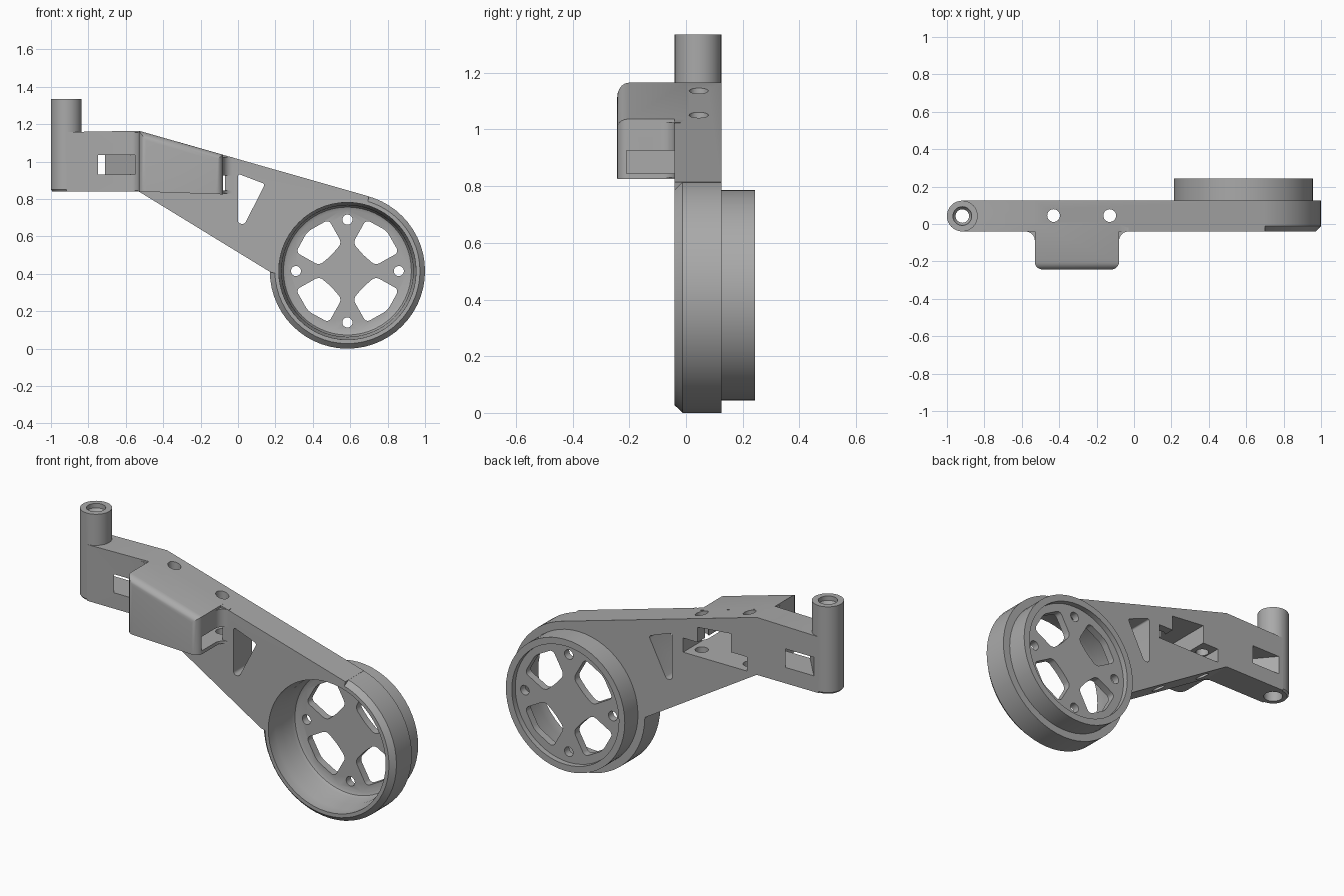
import bpy, bmesh, math
from mathutils import Vector

default = bpy.data.objects.get("Cube")
if default:
    bpy.data.objects.remove(default, do_unlink=True)

grey = bpy.data.materials.new("Plain grey")
grey.use_nodes = True
COLOUR = (0.4, 0.4, 0.4, 1)
grey.diffuse_color = COLOUR
grey.node_tree.nodes["Principled BSDF"].inputs["Base Color"].default_value = COLOUR

FRONT, BACK = -0.04, 0.125      # plate faces
POD_FRONT, RIM_BACK = -0.243, 0.243
HUB = Vector((0.585, 0, 0.415))
POST = Vector((-0.918, 0.0425, 0))


def finish(name, bm):
    bmesh.ops.recalc_face_normals(bm, faces=bm.faces)
    mesh = bpy.data.meshes.new(name)
    bm.to_mesh(mesh)
    bm.free()
    mesh.materials.append(grey)
    obj = bpy.data.objects.new(name, mesh)
    bpy.context.collection.objects.link(obj)
    return obj


def prism(name, points, low, high, axis="Y", round_by=0, edge_rule=None):
    """Extrude an outline along an axis, optionally rounding chosen edges."""
    def place(p, h):
        return (p[0], h, p[1]) if axis == "Y" else (p[0], p[1], h)
    bm = bmesh.new()
    a = [bm.verts.new(place(p, low)) for p in points]
    b = [bm.verts.new(place(p, high)) for p in points]
    bm.faces.new(a)
    bm.faces.new(b)
    for i in range(len(a)):
        j = (i + 1) % len(a)
        bm.faces.new((a[i], a[j], b[j], b[i]))
    if round_by:
        sides = [e for e in bm.edges if (edge_rule(e) if edge_rule
                 else (e.verts[0] in a) != (e.verts[1] in a))]
        bmesh.ops.bevel(bm, geom=sides, offset=round_by, segments=5,
                        profile=0.5, affect="EDGES")
    return finish(name, bm)


def lathe(name, profile, centre, axis="Y", steps=56):
    """Capped solid of revolution from (radius, height) pairs."""
    bm = bmesh.new()
    rings = []
    for r, h in profile:
        ring = []
        for k in range(steps):
            t = math.tau * k / steps
            u, v = r * math.cos(t), r * math.sin(t)
            offset = Vector((u, h, v) if axis == "Y" else (u, v, h))
            ring.append(bm.verts.new(centre + offset))
        rings.append(ring)
    bm.faces.new(rings[0])
    bm.faces.new(rings[-1])
    for p, q in zip(rings, rings[1:]):
        for k in range(steps):
            n = (k + 1) % steps
            bm.faces.new((p[k], p[n], q[n], q[k]))
    return finish(name, bm)


def combine(target, other, operation):
    """Apply a boolean and remove the second solid."""
    other.hide_render = True
    mod = target.modifiers.new("Combine", "BOOLEAN")
    mod.operation, mod.solver, mod.object = operation, "EXACT", other
    graph = bpy.context.evaluated_depsgraph_get()
    mesh = bpy.data.meshes.new_from_object(target.evaluated_get(graph))
    target.modifiers.clear()
    target.data = mesh
    bpy.data.objects.remove(other, do_unlink=True)


# Tapered arm plate
arm = prism("swing_arm", [(-0.918, 0.84), (-0.53, 0.84), (0.172, 0.41), (0.58, 0.3),
                          (0.70, 0.814), (-0.53, 1.165), (-0.918, 1.158)], FRONT, BACK)


def pod_edge(e):
    on_front = all(v.co.y < POD_FRONT + 0.01 for v in e.verts)
    return on_front and not all(v.co.z < 0.9 for v in e.verts)


def flare(name, x, side, low, high):
    """Concave fillet between the pod side and the plate."""
    r = 0.05
    arc = [(x + side * r * (1 - math.cos(t)), FRONT - r * (1 - math.sin(t)))
           for t in [math.pi / 2 * k / 6 for k in range(7)]]
    back = FRONT + 0.02
    inside = x - side * 0.02
    return prism(name, arc + [(arc[-1][0], back), (inside, back), (inside, FRONT - r)],
                 low, high, "Z")


solids = [
    prism("pod", [(-0.53, 0.84), (-0.08, 0.825), (-0.08, 1.037), (-0.53, 1.165)],
          POD_FRONT, 0, round_by=0.04, edge_rule=pod_edge),
    flare("left_flare", -0.53, -1, 0.845, 1.155),
    flare("right_flare", -0.08, 1, 0.83, 1.025),
    # Chamfered wheel cup with a narrower rim behind it
    lathe("wheel_cup", [(0.388, FRONT), (0.415, -0.012), (0.415, BACK),
                        (0.372, BACK), (0.372, RIM_BACK)], HUB),
    # Pivot post with rounded block end
    lathe("pivot_end", [(0.074, 0.84), (0.0824, 0.85), (0.0824, 1.335)], POST, "Z", 32),
]
for solid in solids:
    combine(arm, solid, "UNION")

cutters = [
    # Front bowl and shallow back recess leave a thin web
    lathe("bowl_cut", [(0.368, -0.1), (0.366, 0.02), (0.352, 0.06), (0.35, 0.145),
                       (0.342, 0.162), (0.325, 0.17)], HUB),
    lathe("recess_cut", [(0.335, 0.212), (0.335, 0.4)], HUB),
    # Post bore and vertical screw holes
    lathe("bore_cut", [(0.05, 0.7), (0.05, 0.9), (0.036, 0.93), (0.036, 1.29),
                       (0.05, 1.31), (0.05, 1.5)], POST, "Z", 24),
    # Lightening hole in the plate
    prism("plate_hole_cut", [(0, 0.67), (0.035, 0.665), (0.145, 0.88), (0, 0.935)],
          -0.2, 0.3, round_by=0.014),
    # Slanted slot through the end block
    prism("slot_cut", [(-0.74, -0.05), (-0.535, -0.05), (-0.725, 0.14), (-0.9, 0.14)],
          0.93, 1.035, "Z"),
    # Pod cavity, open to the back and to the right
    prism("cavity_cut", [(-0.47, 0.845), (-0.07, 0.845), (-0.07, 0.925), (-0.16, 0.925),
                         (-0.16, 1.01), (-0.37, 1.03), (-0.37, 0.925), (-0.47, 0.925)],
          -0.21, 0.2),
    prism("side_opening_cut", [(-0.2, 0.845), (0, 0.845), (0, 0.925), (-0.2, 0.925)],
          -0.21, FRONT),
]
for x in (-0.43, -0.13):
    cutters.append(lathe("screw_cut", [(0.034, 0.3), (0.034, 1.4)],
                         Vector((x, 0.045, 0)), "Z", 24))

# Four fan openings and four bolt holes in the web
FAN = [(0.1, 0.275), (0.21, 0.215), (0.275, 0.1), (0.15, 0.03), (0.085, 0.085), (0.03, 0.15)]
for quarter in range(4):
    c, s = round(math.cos(quarter * math.pi / 2)), round(math.sin(quarter * math.pi / 2))
    outline = [(HUB.x + c * u - s * v, HUB.z + s * u + c * v) for u, v in FAN]
    cutters.append(prism("fan_cut", outline, 0.14, 0.24, round_by=0.024))
    spot = HUB + Vector((c, 0, s)) * 0.275
    cutters.append(lathe("bolt_cut", [(0.027, 0.1), (0.027, 0.3)], spot, "Y", 20))
for cutter in cutters:
    combine(arm, cutter, "DIFFERENCE")

# One colour and smooth curves with crisp edges
arm.data.materials.clear()
arm.data.materials.append(grey)
for face in arm.data.polygons:
    face.material_index = 0
bpy.ops.object.select_all(action="DESELECT")
arm.select_set(True)
bpy.context.view_layer.objects.active = arm
bpy.ops.object.shade_smooth_by_angle(angle=math.radians(30))
